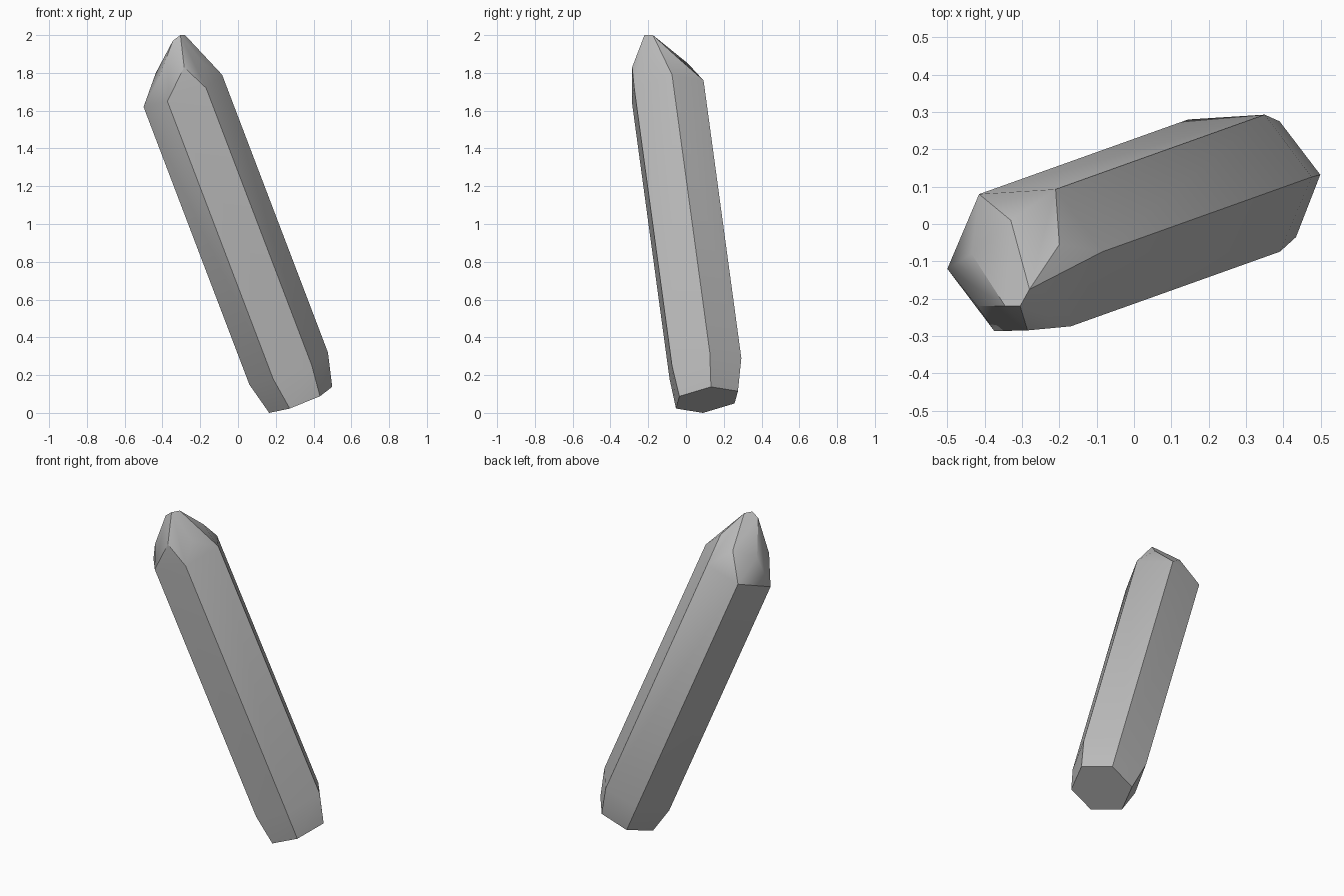
import bpy, bmesh, math
from mathutils import Vector

cube = bpy.data.objects.get("Cube")
if cube:
    bpy.data.objects.remove(cube, do_unlink=True)


def make_material(name, colour):
    material = bpy.data.materials.new(name)
    material.use_nodes = True
    material.diffuse_color = colour
    material.node_tree.nodes["Principled BSDF"].inputs["Base Color"].default_value = colour
    return material


def hexagon(half, centre):
    """Complete three corners into a hexagon by point symmetry about the centre."""
    corners = [Vector(p) for p in half]
    return corners + [2 * Vector(centre) - p for p in corners]


# Leaning hexagonal shaft: the shoulder ring slid down along the crystal axis
axis = Vector((-0.381, -0.136, 1))
shoulder = hexagon([(-0.5, -0.12, 1.62), (-0.415, 0.08, 1.69), (-0.21, 0.093, 1.76)],
                   (-0.292, -0.097, 1.705))
waist = [p - axis * 1.47 for p in shoulder]

# Narrower hexagonal foot
foot = hexagon([(0.165, 0.09, 0), (0.23, 0.257, 0.05), (0.39, 0.275, 0.115)],
               (0.332, 0.111, 0.069))

# Irregular facet corners of the tip, and the short ridge at its top
tip = [(-0.435, -0.08, 1.8), (-0.33, 0.01, 1.85), (-0.2, -0.055, 1.89),
       (-0.18, -0.2, 1.85), (-0.285, -0.285, 1.83), (-0.42, -0.22, 1.77)]
ridge = [(-0.345, -0.22, 1.97), (-0.305, -0.22, 2), (-0.28, -0.175, 2)]

# The crystal is convex, so its facets follow from its corners
bm = bmesh.new()
for corner in foot + waist + shoulder + tip + ridge:
    bm.verts.new(corner)
hull = bmesh.ops.convex_hull(bm, input=bm.verts)
inner = {v for v in hull["geom_interior"] if isinstance(v, bmesh.types.BMVert)}
bmesh.ops.delete(bm, geom=list(inner), context="VERTS")
bmesh.ops.dissolve_limit(bm, angle_limit=math.radians(2), verts=bm.verts, edges=bm.edges)
bmesh.ops.recalc_face_normals(bm, faces=bm.faces)

mesh = bpy.data.meshes.new("crystal")
bm.to_mesh(mesh)
bm.free()
mesh.materials.append(make_material("stone grey", (0.5, 0.5, 0.5, 1)))
crystal = bpy.data.objects.new("crystal", mesh)
bpy.context.collection.objects.link(crystal)

# Soft shading across shallow facets, crisp long edges
bpy.ops.object.select_all(action="DESELECT")
crystal.select_set(True)
bpy.context.view_layer.objects.active = crystal
bpy.ops.object.shade_smooth_by_angle(angle=math.radians(30))
